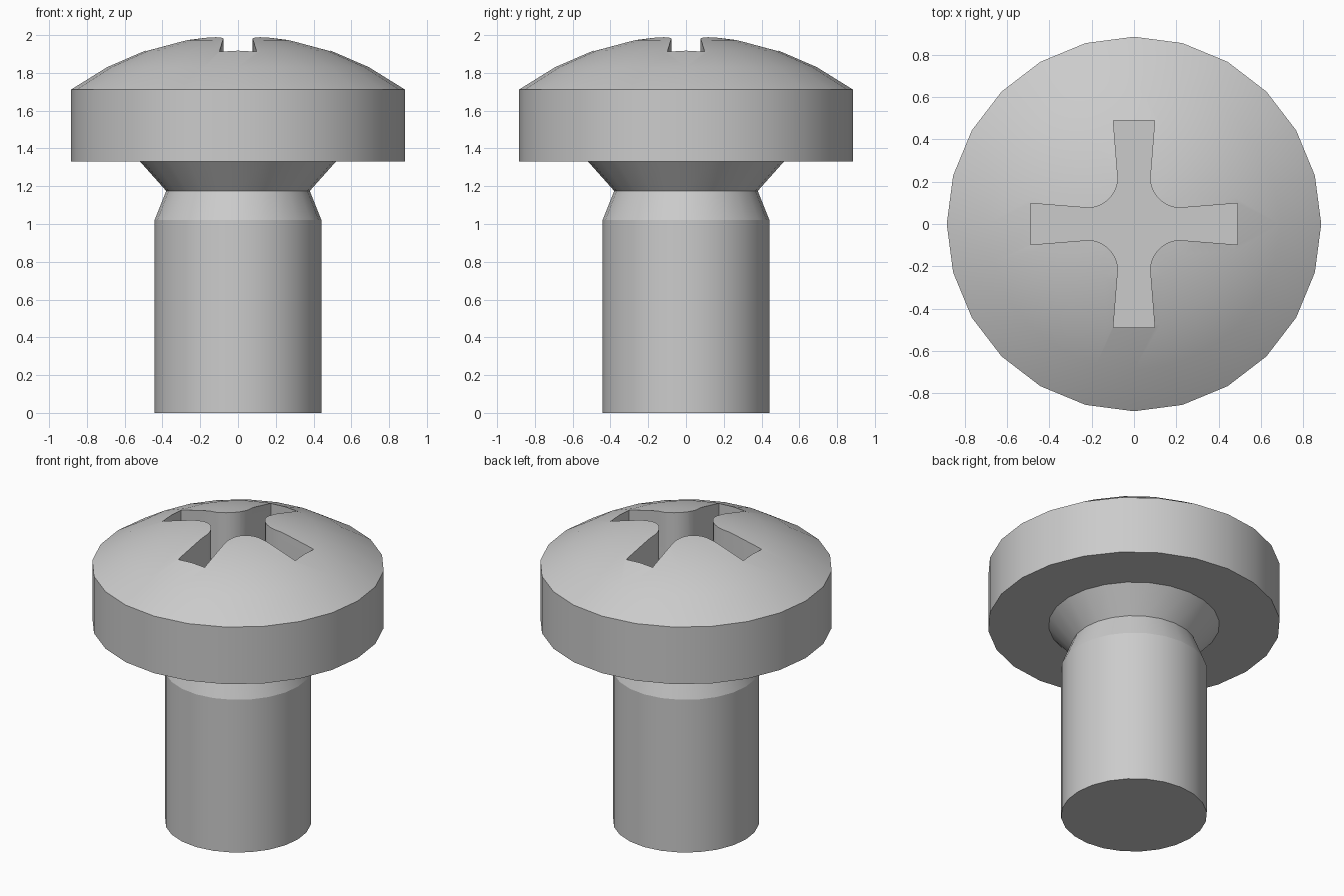
import bpy, bmesh, math
from math import cos, sin, radians

if "Cube" in bpy.data.objects:
    bpy.data.objects.remove(bpy.data.objects["Cube"])

SEGMENTS = 24
DOME_R = 1.50        # sphere radius of the domed top
HEAD_R = 0.885

steel = bpy.data.materials.new("steel_grey")
steel.diffuse_color = (0.60, 0.60, 0.60, 1)
steel.use_nodes = True
steel.node_tree.nodes["Principled BSDF"].inputs["Base Color"].default_value = steel.diffuse_color


def dome_z(r):
    return 2.0 - DOME_R + math.sqrt(DOME_R ** 2 - r ** 2)


def make_object(name, bm):
    bmesh.ops.recalc_face_normals(bm, faces=bm.faces)
    mesh = bpy.data.meshes.new(name)
    bm.to_mesh(mesh)
    bm.free()
    obj = bpy.data.objects.new(name, mesh)
    bpy.context.collection.objects.link(obj)
    mesh.materials.append(steel)
    return obj


def revolve(name, profile):
    """Spin an (r, z) profile that starts and ends on the axis."""
    bm = bmesh.new()
    verts = [bm.verts.new((r, 0, z)) for r, z in profile]
    edges = [bm.edges.new(pair) for pair in zip(verts, verts[1:])]
    bmesh.ops.spin(bm, geom=verts + edges, cent=(0, 0, 0), axis=(0, 0, 1),
                   angle=math.tau, steps=SEGMENTS, use_merge=True)
    bmesh.ops.remove_doubles(bm, verts=bm.verts, dist=1e-4)
    return make_object(name, bm)


# Shank, tapered neck, flare and domed head in one profile
profile = [(0, 0), (0.442, 0), (0.442, 1.02), (0.38, 1.175), (0.518, 1.33), (HEAD_R, 1.33)]
profile += [(r, dome_z(r)) for r in (HEAD_R, 0.69, 0.49, 0.28, 0.12, 0)]
screw = revolve("screw_body", profile)

# Cross recess: flared arms joined by rounded inner corners
quarter = [(0.49, -0.098), (0.49, 0.098)]
for i in range(8):
    a = radians(265 - 80 * i / 7)
    quarter.append((0.222 + 0.147 * cos(a), 0.222 + 0.147 * sin(a)))
outline = []
for k in range(4):
    c, s = cos(k * math.pi / 2), sin(k * math.pi / 2)
    outline += [(x * c - y * s, x * s + y * c) for x, y in quarter]

bm = bmesh.new()
floor = bm.faces.new([bm.verts.new((x, y, 1.66)) for x, y in outline])
wall = bmesh.ops.extrude_face_region(bm, geom=[floor])
bmesh.ops.translate(bm, vec=(0, 0, 0.6),
                    verts=[v for v in wall["geom"] if isinstance(v, bmesh.types.BMVert)])
cutter = make_object("recess_cutter", bm)
cutter.hide_render = True

cut = screw.modifiers.new("cross_recess", 'BOOLEAN')
cut.operation = 'DIFFERENCE'
cut.solver = 'EXACT'
cut.object = cutter

# Bake the cut, then smooth the round faces and keep the rims sharp
bpy.ops.object.select_all(action='DESELECT')
bpy.context.view_layer.objects.active = screw
screw.select_set(True)
bpy.ops.object.modifier_apply(modifier=cut.name)
bpy.data.objects.remove(cutter)
bpy.ops.object.shade_smooth_by_angle(angle=radians(18))
